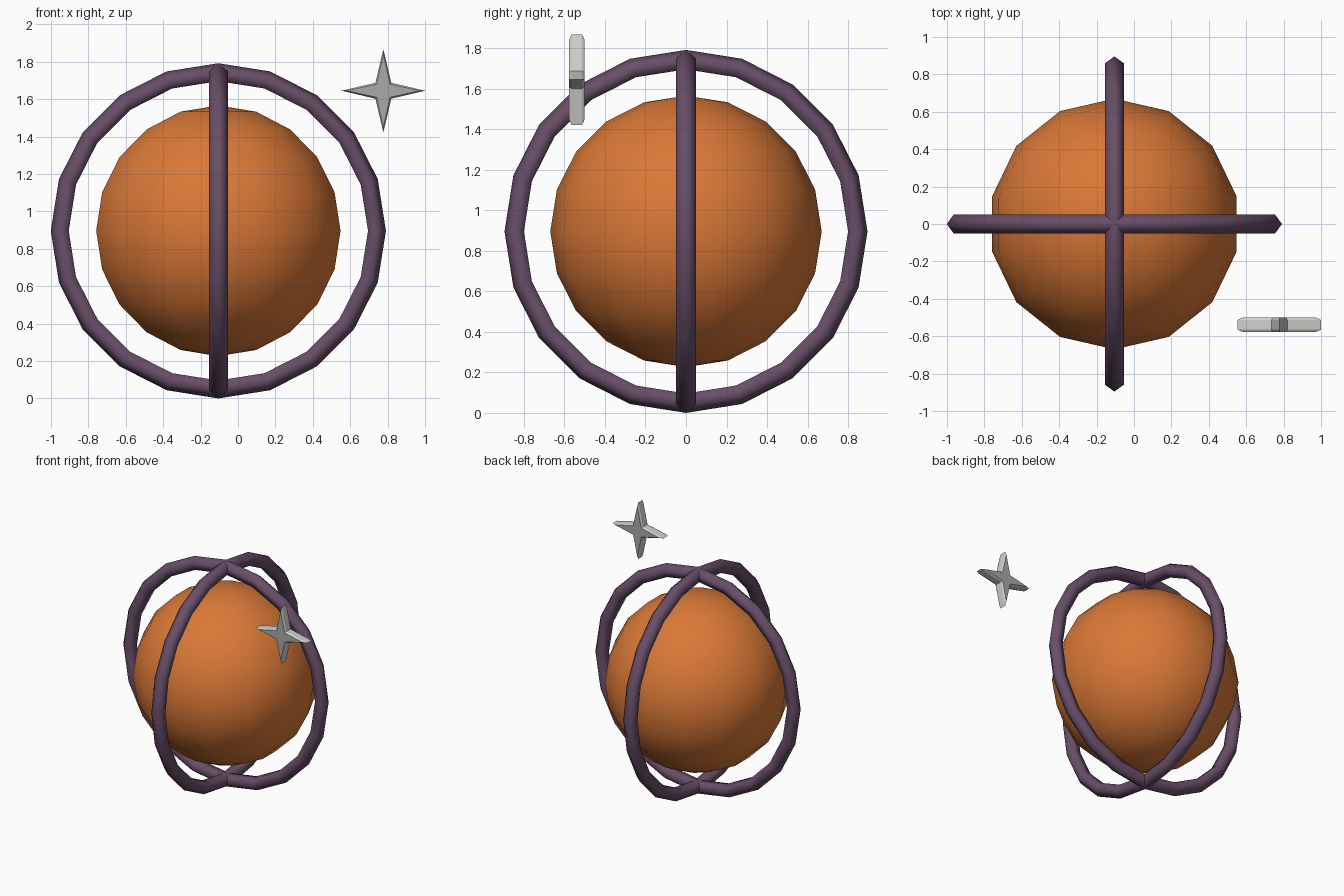
import bpy, bmesh
from math import cos, sin, pi

cube = bpy.data.objects.get("Cube")
if cube:
    bpy.data.objects.remove(cube, do_unlink=True)


def material(name, r, g, b):
    mat = bpy.data.materials.new(name)
    mat.use_nodes = True
    mat.diffuse_color = (r, g, b, 1)
    bsdf = next(n for n in mat.node_tree.nodes if n.type == 'BSDF_PRINCIPLED')
    bsdf.inputs["Base Color"].default_value = (r, g, b, 1)
    return mat


orange = material("orange", 0.70, 0.19, 0.038)
purple = material("dusky purple", 0.14, 0.077, 0.14)
silver = material("light silver", 0.63, 0.63, 0.61)
grey = material("mid grey", 0.40, 0.40, 0.39)

CENTRE = (-0.105, 0, 0.896)


def finish(name, mat):
    obj = bpy.context.object
    obj.name = name
    obj.data.materials.append(mat)
    bpy.ops.object.shade_smooth()


# Globe
bpy.ops.mesh.primitive_uv_sphere_add(segments=14, ring_count=10, radius=0.67, location=CENTRE)
finish("globe", orange)

# Two crossed upright hoops
for name, turn in (("side_hoop", (pi / 2, 0, 0)), ("front_hoop", (0, pi / 2, 0))):
    bpy.ops.mesh.primitive_torus_add(major_segments=20, minor_segments=5, major_radius=0.843,
                                     minor_radius=0.053, location=CENTRE, rotation=turn)
    finish(name, purple)

# Four-pointed star with chamfered rims
bm = bmesh.new()
loops = []
for y, tip, notch in ((-0.039, 0.195, 0.05), (-0.026, 0.223, 0.06),
                      (0.026, 0.223, 0.06), (0.039, 0.195, 0.05)):
    radii = [notch if i % 2 else tip for i in range(8)]
    loops.append([bm.verts.new((r * cos(i * pi / 4), y, r * sin(i * pi / 4)))
                  for i, r in enumerate(radii)])
for a, b in zip(loops, loops[1:]):
    for i in range(8):
        j = (i + 1) % 8
        bm.faces.new((a[i], a[j], b[j], b[i]))
for cap in (loops[0], loops[-1]):
    bm.faces.new(cap).material_index = 1
bmesh.ops.recalc_face_normals(bm, faces=bm.faces)
mesh = bpy.data.meshes.new("star")
bm.to_mesh(mesh)
bm.free()
mesh.materials.append(silver)
mesh.materials.append(grey)
star = bpy.data.objects.new("star", mesh)
star.location = (0.777, -0.539, 1.645)
bpy.context.collection.objects.link(star)
